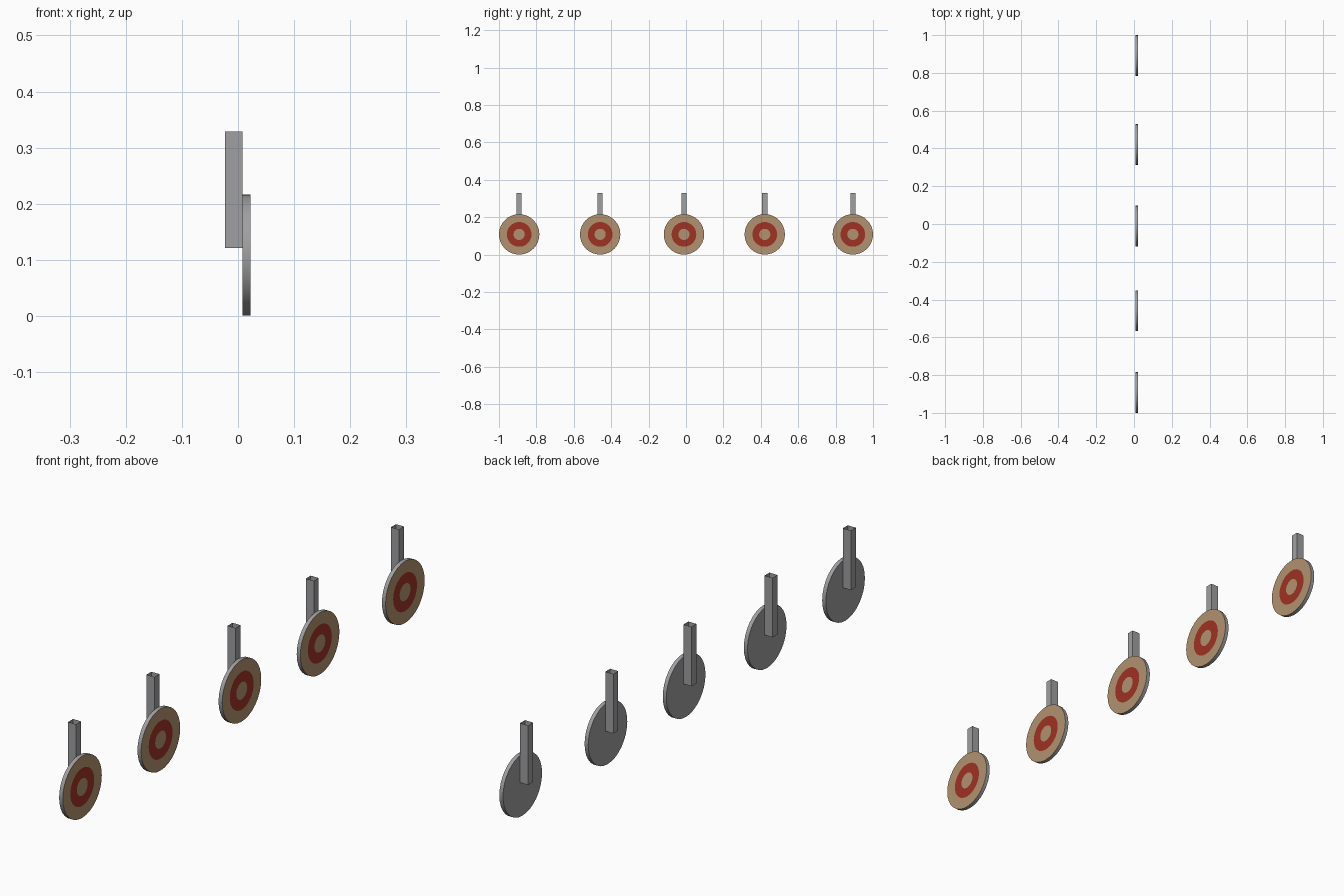
import bpy, bmesh, math

if "Cube" in bpy.data.objects:
    bpy.data.objects.remove(bpy.data.objects["Cube"])

def material(name, rgb):
    m = bpy.data.materials.new(name)
    m.diffuse_color = (*rgb, 1)
    m.use_nodes = True
    m.node_tree.nodes["Principled BSDF"].inputs["Base Color"].default_value = m.diffuse_color
    return m

GREY = material("metal grey", (0.35, 0.35, 0.36))
TAN = material("tan paint", (0.44, 0.29, 0.16))
RED = material("red paint", (0.35, 0.032, 0.018))

SIDES = 32
R, ZC = 0.108, 0.1085           # disc radius and centre height
X_BACK, X_FACE = 0.008, 0.022   # disc thickness along x
POST_X0, POST_Z0, POST_Z1, POST_W = -0.023, 0.121, 0.329, 0.027

def finish(name, bm, mats):
    me = bpy.data.meshes.new(name)
    bm.to_mesh(me)
    bm.free()
    for m in mats:
        me.materials.append(m)
    ob = bpy.data.objects.new(name, me)
    bpy.context.collection.objects.link(ob)
    return ob

def target_disc(y):
    bm = bmesh.new()

    def ring(x, r):
        return [bm.verts.new((x, y + r * math.cos(2 * math.pi * i / SIDES),
                              ZC + r * math.sin(2 * math.pi * i / SIDES)))
                for i in range(SIDES)]

    # back rim, front rim, then painted rings toward the centre
    rings = [ring(X_BACK, R), ring(X_FACE, R), ring(X_FACE, 0.066), ring(X_FACE, 0.030)]
    for k, mat in enumerate((0, 1, 2)):
        a, b = rings[k], rings[k + 1]
        for i in range(SIDES):
            j = (i + 1) % SIDES
            f = bm.faces.new((a[i], a[j], b[j], b[i]))
            f.material_index = mat
            f.smooth = k == 0
    bm.faces.new(rings[3]).material_index = 1
    bm.faces.new(rings[0][::-1])
    bmesh.ops.recalc_face_normals(bm, faces=bm.faces)
    # keep the rim corners sharp
    for e in bm.edges:
        if len(e.link_faces) == 2 and e.calc_face_angle() > 0.6:
            e.smooth = False
    finish("target_disc", bm, (GREY, TAN, RED))

def hanger_post(y):
    # square tube with open ends
    bm = bmesh.new()
    h = POST_W / 2
    corners = [(POST_X0, y - h), (X_BACK, y - h), (X_BACK, y + h), (POST_X0, y + h)]
    lo = [bm.verts.new((*c, POST_Z0)) for c in corners]
    hi = [bm.verts.new((*c, POST_Z1)) for c in corners]
    for i in range(4):
        j = (i + 1) % 4
        bm.faces.new((lo[i], lo[j], hi[j], hi[i]))
    finish("hanger_post", bm, (GREY,))

# Row of five targets, unevenly spaced
for y in (-0.892, -0.459, -0.011, 0.421, 0.892):
    target_disc(y)
    hanger_post(y)
